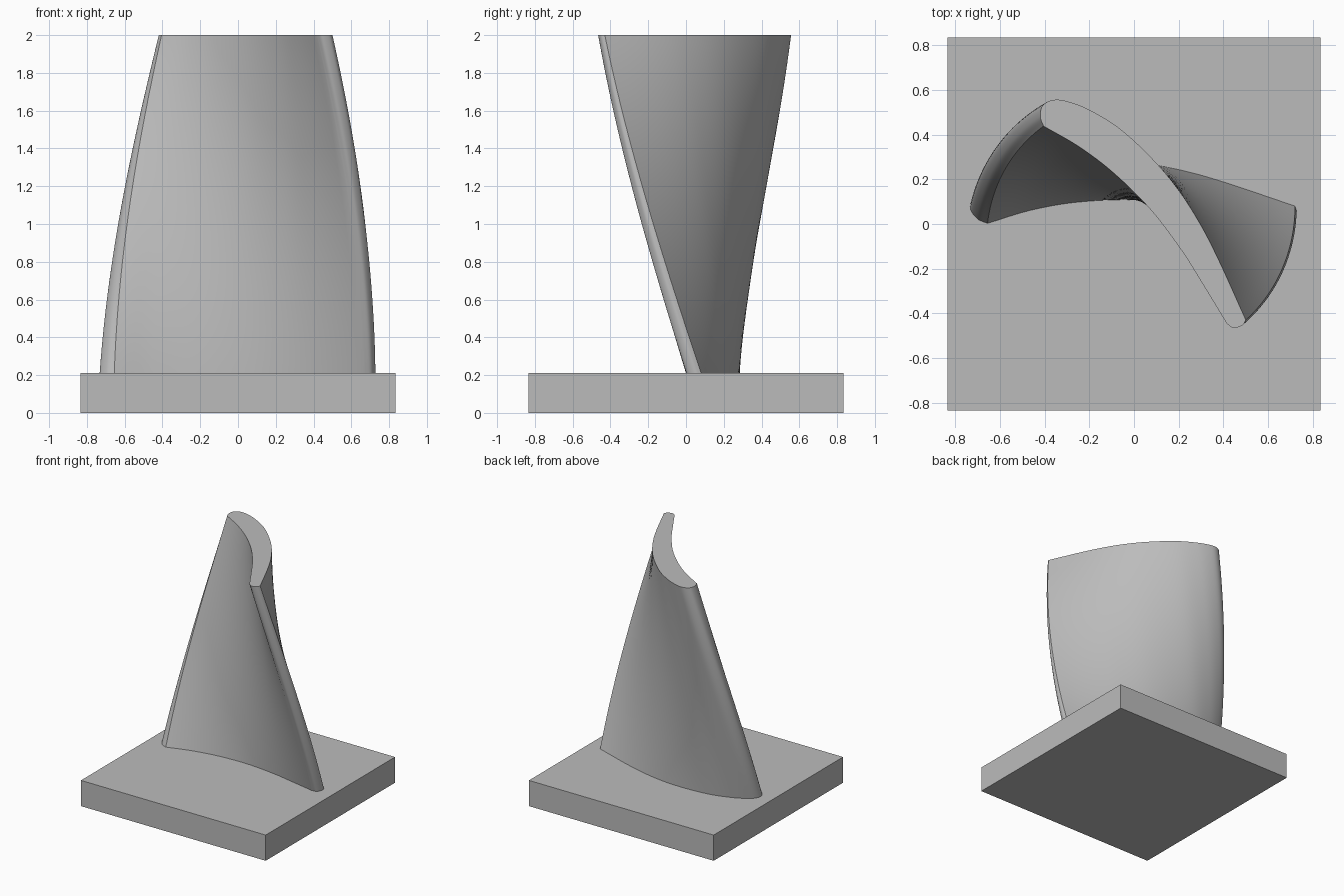
import bpy, bmesh, math
from mathutils import Vector, Matrix

cube = bpy.data.objects.get("Cube")
if cube:
    bpy.data.objects.remove(cube, do_unlink=True)

# One plain grey for everything
grey = bpy.data.materials.new("plain_grey")
grey.use_nodes = True
grey.diffuse_color = (0.5, 0.5, 0.5, 1)
grey.node_tree.nodes["Principled BSDF"].inputs["Base Color"].default_value = (0.5, 0.5, 0.5, 1)

BASE_TOP, TOP = 0.21, 2.0
TWIST, TAPER = math.radians(-47), 0.09
LEVELS = 48


def make_object(name, bm):
    bmesh.ops.recalc_face_normals(bm, faces=bm.faces)
    mesh = bpy.data.meshes.new(name)
    bm.to_mesh(mesh)
    bm.free()
    obj = bpy.data.objects.new(name, mesh)
    mesh.materials.append(grey)
    bpy.context.collection.objects.link(obj)
    return obj


def smooth_curve(points, steps):
    """Spline through the points, leaving out the last one."""
    p = [Vector(q) for q in points]
    p = [2 * p[0] - p[1]] + p + [2 * p[-1] - p[-2]]
    out = []
    for a, b, c, d in zip(p, p[1:], p[2:], p[3:]):
        for i in range(steps):
            t = i / steps
            out.append(0.5 * (2 * b + (c - a) * t + (2 * a - 5 * b + 4 * c - d) * t**2
                              + (3 * b - a - 3 * c + d) * t**3))
    return out


# Base block
bm = bmesh.new()
bmesh.ops.create_cube(bm, size=1, matrix=Matrix.Translation((0, 0, BASE_TOP / 2))
                      @ Matrix.Diagonal((1.67, 1.67, BASE_TOP, 1)))
make_object("base_block", bm)

# Root section of the blade: rounded leading edge and back, trailing edge, hollow front
back = [(-.655, .003), (-.70, .023), (-.732, .07), (-.715, .128), (-.66, .174), (-.56, .222),
        (-.4, .267), (-.2, .284), (0, .277), (.2, .243), (.4, .188), (.72, .08)]
trailing = [(.72, .08), (.727, .048), (.706, .008), (.668, 0)]
front = [(.668, 0), (.45, .045), (.25, .083), (0, .108), (-.25, .098), (-.46, .062), (-.655, .003)]
section = smooth_curve(back, 6) + smooth_curve(trailing, 5) + smooth_curve(front, 6)

# Blade: the section twisted and tapered on its way up
bm = bmesh.new()
rings = []
for level in range(LEVELS + 1):
    t = level / LEVELS
    turn = Matrix.Rotation(TWIST * t, 2)
    z = BASE_TOP + (TOP - BASE_TOP) * t
    ring = [turn @ p * (1 - TAPER * t) for p in section]
    rings.append([bm.verts.new((p.x, p.y, z)) for p in ring])
for low, high in zip(rings, rings[1:]):
    for i in range(len(low)):
        bm.faces.new((low[i - 1], low[i], high[i], high[i - 1]))
bm.faces.new(rings[0])
bm.faces.new(rings[-1])
blade = make_object("twisted_blade", bm)

bpy.ops.object.select_all(action='DESELECT')
blade.select_set(True)
bpy.context.view_layer.objects.active = blade
bpy.ops.object.shade_smooth_by_angle(angle=math.radians(30))
